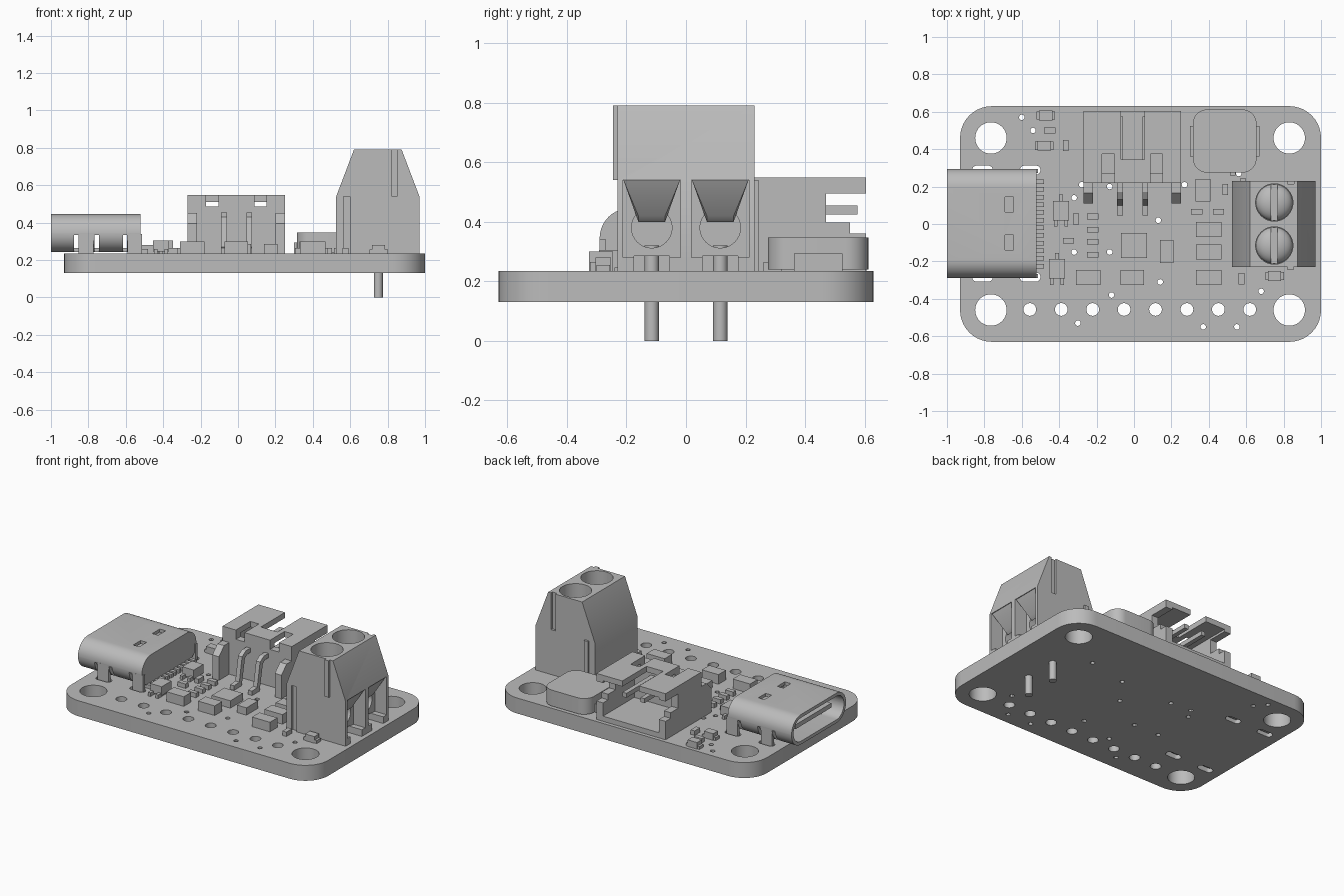
import bpy, bmesh, math
from mathutils import Matrix, Vector

cube = bpy.data.objects.get("Cube")
if cube:
    bpy.data.objects.remove(cube)

grey = bpy.data.materials.new("plain_grey")
grey.use_nodes = True
grey.diffuse_color = (0.5, 0.5, 0.5, 1)
grey.node_tree.nodes["Principled BSDF"].inputs["Base Color"].default_value = (0.5, 0.5, 0.5, 1)


def finish(name, bm):
    """Turn a bmesh into a named, shaded object."""
    bmesh.ops.remove_doubles(bm, verts=bm.verts, dist=1e-5)
    bmesh.ops.recalc_face_normals(bm, faces=bm.faces)
    mesh = bpy.data.meshes.new(name)
    bm.to_mesh(mesh)
    bm.free()
    obj = bpy.data.objects.new(name, mesh)
    bpy.context.collection.objects.link(obj)
    mesh.materials.append(grey)
    shade(mesh)
    return obj


def shade(mesh):
    mesh.shade_smooth()
    mesh.set_sharp_from_angle(angle=math.radians(30))


def evaluated_mesh(obj):
    graph = bpy.context.evaluated_depsgraph_get()
    graph.update()
    return bpy.data.meshes.new_from_object(obj.evaluated_get(graph))


def box(name, x, y, z):
    bm = bmesh.new()
    lo, hi = Vector((x[0], y[0], z[0])), Vector((x[1], y[1], z[1]))
    matrix = Matrix.Translation((lo + hi) / 2) @ Matrix.Diagonal((*(hi - lo), 1))
    bmesh.ops.create_cube(bm, size=1, matrix=matrix)
    return finish(name, bm)


def circle(cx, cy, r, n=32):
    return [(cx + r * math.cos(math.tau * i / n), cy + r * math.sin(math.tau * i / n)) for i in range(n)]


def rounded(x, y, r, n=10):
    """Rounded rectangle outline."""
    corners = [(x[1] - r, y[1] - r), (x[0] + r, y[1] - r), (x[0] + r, y[0] + r), (x[1] - r, y[0] + r)]
    points = []
    for quarter, (cx, cy) in enumerate(corners):
        for i in range(n + 1):
            a = (quarter + i / n) * math.pi / 2
            points.append((cx + r * math.cos(a), cy + r * math.sin(a)))
    return points


def prism(name, loops, axis, lo, hi):
    """Extrude outlines (inner ones become holes) along an axis."""
    curve = bpy.data.curves.new(name, "CURVE")
    curve.dimensions, curve.fill_mode = "2D", "BOTH"
    curve.extrude = (hi - lo) / 2
    for loop in loops:
        spline = curve.splines.new("POLY")
        spline.points.add(len(loop) - 1)
        for p, (a, b) in zip(spline.points, loop):
            p.co = (a, b, 0, 1)
        spline.use_cyclic_u = True
    temp = bpy.data.objects.new(name, curve)
    bpy.context.collection.objects.link(temp)
    mesh = evaluated_mesh(temp)
    bpy.data.objects.remove(temp)
    bm = bmesh.new()
    bm.from_mesh(mesh)
    for v in bm.verts:
        a, b, c = v.co.x, v.co.y, v.co.z + (lo + hi) / 2
        v.co = {"x": (c, a, b), "y": (a, c, b), "z": (a, b, c)}[axis]
    return finish(name, bm)


def rod(name, axis, a, b, r, lo, hi):
    return prism(name, [circle(a, b, r)], axis, lo, hi)


def cut(obj, cutters):
    for c in cutters:
        mod = obj.modifiers.new("cut", "BOOLEAN")
        mod.operation, mod.solver, mod.object = "DIFFERENCE", "EXACT", c
    mesh = evaluated_mesh(obj)
    obj.modifiers.clear()
    obj.data = mesh
    shade(mesh)
    for c in cutters:
        bpy.data.objects.remove(c)


TOP = 0.235

# Circuit board with mounting, header, via and shell slots
holes = [circle(x, y, 0.084, 40) for x in (-0.765, 0.83) for y in (-0.46, 0.46)]
holes += [circle(-0.557 + 0.168 * i, -0.457, 0.034, 24) for i in range(8)]
vias = [(-0.6, 0.57), (-0.54, 0.5), (-0.32, 0.14), (-0.28, 0.21), (-0.32, -0.15), (-0.13, -0.15),
        (-0.12, -0.38), (0.13, 0.02), (0.14, -0.31), (-0.3, -0.53), (0.37, -0.55), (0.55, -0.55),
        (0.68, -0.36), (0.56, 0.27), (0.27, 0.21), (-0.13, 0.2)]
holes += [circle(x, y, 0.015, 12) for x, y in vias]
holes += [rounded((x - 0.055, x + 0.055), (y - 0.024, y + 0.024), 0.023, 6)
          for x in (-0.81, -0.555) for y in (-0.284, 0.288)]
prism("circuit_board", [rounded((-0.93, 1), (-0.63, 0.63), 0.17)] + holes, "z", 0.13, TOP)

# Port shell with side slits, roof windows, tongue, legs and contacts
shell = prism("port_shell", [rounded((-0.29, 0.295), (0.242, 0.445), 0.1),
                             rounded((-0.268, 0.273), (0.264, 0.423), 0.078)], "x", -1, -0.55)
slits = [box("slit", (x, x + 0.022), y, (0.22, 0.335))
         for x in (-0.876, -0.766, -0.616) for y in ((-0.32, -0.2), (0.2, 0.32))]
windows = [box("window", (-0.69, -0.645), (y - 0.04, y + 0.04), (0.4, 0.5)) for y in (-0.1, 0.105)]
cut(shell, slits + windows)
prism("port_back", [rounded((-0.29, 0.295), (0.242, 0.445), 0.1)], "x", -0.55, -0.52)
box("port_tongue", (-0.96, -0.55), (-0.19, 0.195), (0.335, 0.365))
for y in (-0.29, 0.273):
    for x in (-0.852, -0.592):
        box("port_leg", (x, x + 0.08), (y, y + 0.022), (0.15, 0.34))
for i in range(12):
    y = -0.225 + 0.041 * i
    box("port_contact", (-0.54, -0.48), (y - 0.012, y + 0.012), (TOP, 0.26))

# Screw terminal block
block = prism("terminal_block", [[(0.525, TOP), (0.97, TOP), (0.97, 0.54), (0.875, 0.79),
                                  (0.62, 0.79), (0.525, 0.54)]], "y", -0.23, 0.23)
cutters = [box("low_groove", (0.565, 0.6), (-0.3, -0.215), (0.2, 0.54)),
           box("high_groove", (0.82, 0.855), (0.215, 0.3), (0.54, 0.9))]
for y in (-0.115, 0.115):
    cutters += [rod("well", "z", 0.75, y, 0.1, 0.6, 0.9),
                box("pocket", (0.88, 1.1), (y - 0.097, y + 0.097), (0.28, 0.54)),
                rod("wire_hole", "x", y, 0.38, 0.068, 0.65, 0.95),
                box("notch", (0.7, 1.1), (y - 0.06, y + 0.06), (0.2, 0.285))]
cut(block, cutters)
box("low_rib", (0.567, 0.598), (0.22, 0.243), (TOP, 0.54))
prism("high_rib", [[(0.822, 0.54), (0.853, 0.54), (0.853, 0.79), (0.822, 0.79)]], "y", -0.245, -0.22)

for y in (-0.115, 0.115):
    rod("terminal_pin", "z", 0.75, y, 0.024, 0, 0.32)
    # Domed slotted screw
    bm = bmesh.new()
    bmesh.ops.create_uvsphere(bm, u_segments=32, v_segments=16, radius=0.098,
                              matrix=Matrix.Translation((0.75, y, 0.6)) @ Matrix.Diagonal((1, 1, 0.6, 1)))
    screw = finish("terminal_screw", bm)
    cut(screw, [box("slot", (0.733, 0.767), (y - 0.2, y + 0.2), (0.61, 0.7))])
    # Tapered guide above the wire hole
    bm = bmesh.new()
    for x, w, z in ((0.965, 0.095, 0.54), (0.88, 0.095, 0.54), (0.905, 0.045, 0.42), (0.88, 0.045, 0.4)):
        for side in (-1, 1):
            bm.verts.new((x, y + side * w, z))
    bmesh.ops.convex_hull(bm, input=bm.verts)
    finish("wire_guide", bm)

# Battery socket, open at the rear
socket = prism("socket_shell", [[(-0.27, TOP), (0.25, TOP), (0.25, 0.548), (-0.27, 0.548)],
                                [(-0.22, 0.27), (0.2, 0.27), (0.2, 0.51), (-0.22, 0.51)]], "y", 0.27, 0.605)
wall = box("socket_wall", (-0.27, 0.25), (0.22, 0.27), (TOP, 0.548))


def notches():
    return [box("notch", x, (0.2, 0.375), (0.485, 0.6)) for x in ((-0.17, -0.105), (0.087, 0.153))]


cut(socket, notches() + [box("roof_slot", (-0.07, 0.055), (0.345, 0.7), (0.49, 0.6)),
                         box("side_window", (-0.4, 0.4), (0.47, 0.7), (0.398, 0.495)),
                         box("side_step", (-0.4, 0.4), (0.55, 0.7), (0.36, 0.41))])
cut(wall, notches())
for x in (-0.27, 0.2):
    prism("socket_arm", [[(0.11, TOP), (0.22, TOP), (0.22, 0.45), (0.165, 0.45), (0.11, 0.395)]],
          "x", x, x + 0.05)
for x in (-0.075, 0.06):
    prism("socket_pin", [[(0.575, 0.455), (0.17, 0.455), (0.13, 0.43), (0.1, 0.27), (0.045, 0.265),
                          (0.045, TOP), (0.125, TOP), (0.16, 0.41), (0.185, 0.425), (0.575, 0.425)]],
          "x", x - 0.015, x + 0.015)

# Inductor
prism("inductor_body", [rounded((0.315, 0.655), (0.275, 0.612), 0.075)], "z", 0.24, 0.348)
box("inductor_terminals", (0.3, 0.67), (0.362, 0.525), (TOP, 0.293))

# Plain chips: centre, width, depth
large = [(0.4, -0.03, 0.135, 0.08), (0.4, -0.15, 0.135, 0.08), (0.4, -0.285, 0.135, 0.08),
         (-0.01, -0.285, 0.125, 0.08), (-0.245, -0.285, 0.13, 0.08), (0.37, 0.18, 0.08, 0.12)]
flat = [(0, -0.115, 0.14, 0.135), (0.175, -0.147, 0.07, 0.125)]
wide = [(-0.45, 0.5), (0.335, 0.065), (0.452, 0.065), (-0.22, 0.04), (-0.22, -0.03),
        (-0.22, -0.095), (-0.22, -0.165), (-0.35, -0.09)]
tall = [(-0.365, 0.42), (0.527, 0.29), (0.487, 0.185), (-0.31, 0.027), (0.575, -0.293)]
small = [(x, y, 0.06, 0.03) for x, y in wide] + [(x, y, 0.03, 0.06) for x, y in tall]
for name, chips, height in (("capacitor", large, 0.065), ("controller", flat, 0.05), ("resistor", small, 0.03)):
    for x, y, w, d in chips:
        box(name, (x - w / 2, x + w / 2), (y - d / 2, y + d / 2), (TOP, TOP + height))

# Indicator lamps with end pads
for x, y in ((-0.472, 0.58), (-0.48, 0.418), (0.752, -0.278)):
    box("lamp_body", (x - 0.035, x + 0.035), (y - 0.026, y + 0.026), (TOP, 0.28))
    box("lamp_pads", (x - 0.05, x + 0.05), (y - 0.022, y + 0.022), (TOP, 0.255))

# Three-legged transistors
for x, y in ((-0.39, 0.072), (-0.412, -0.24)):
    box("transistor_body", (x - 0.043, x + 0.043), (y - 0.052, y + 0.052), (0.245, 0.305))
    for dx, side in ((0, 1), (-0.028, -1), (0.028, -1)):
        ends = sorted((y, y + side * 0.085))
        box("transistor_leg", (x + dx - 0.01, x + dx + 0.01), ends, (TOP, 0.26))
